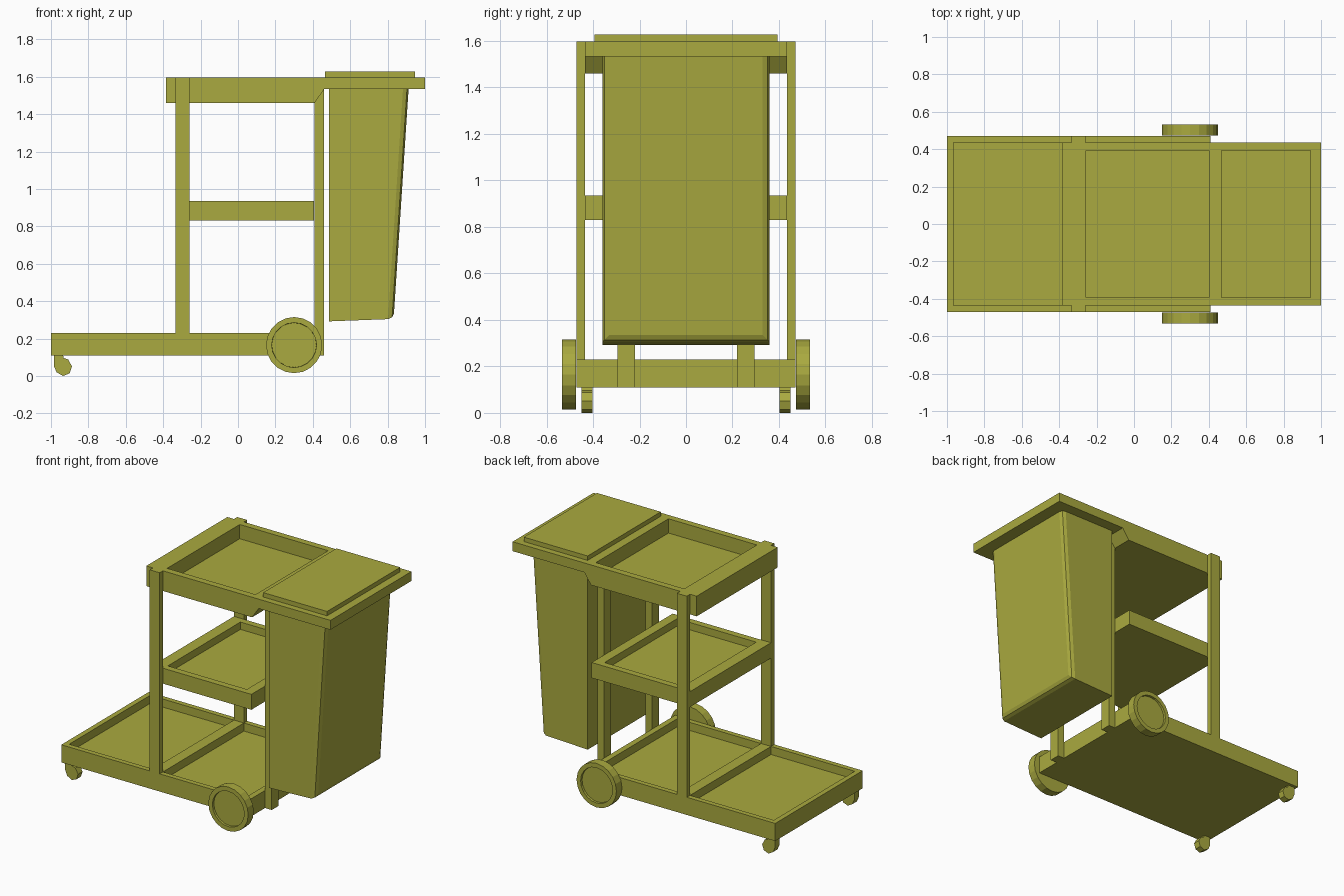
import bpy, bmesh
from math import pi
from mathutils import Matrix, Vector

if "Cube" in bpy.data.objects:
    bpy.data.objects.remove(bpy.data.objects["Cube"])

olive = bpy.data.materials.new("olive_plastic")
olive.diffuse_color = (0.40, 0.40, 0.05, 1)
olive.use_nodes = True
olive.node_tree.nodes["Principled BSDF"].inputs["Base Color"].default_value = olive.diffuse_color


def add_object(name, bm):
    bmesh.ops.recalc_face_normals(bm, faces=bm.faces)
    mesh = bpy.data.meshes.new(name)
    bm.to_mesh(mesh)
    bm.free()
    ob = bpy.data.objects.new(name, mesh)
    mesh.materials.append(olive)
    bpy.context.collection.objects.link(ob)
    return ob


def prism(name, profile, y0, y1):
    """Extrude an (x, z) profile along y."""
    bm = bmesh.new()
    face = bm.faces.new([bm.verts.new((x, y0, z)) for x, z in profile])
    ext = bmesh.ops.extrude_face_region(bm, geom=[face])
    verts = [v for v in ext["geom"] if isinstance(v, bmesh.types.BMVert)]
    bmesh.ops.translate(bm, verts=verts, vec=(0, y1 - y0, 0))
    return add_object(name, bm)


def box(name, x, y, z):
    profile = [(x[0], z[0]), (x[1], z[0]), (x[1], z[1]), (x[0], z[1])]
    return prism(name, profile, *y)


def cut_recess(ob, x, half_y, z):
    """Sink a rectangular pocket into a tray from above."""
    cutter = box("cutter", x, (-half_y, half_y), (z, z + 0.3))
    mod = ob.modifiers.new("recess", 'BOOLEAN')
    mod.operation = 'DIFFERENCE'
    mod.solver = 'EXACT'
    mod.object = cutter
    bpy.context.view_layer.objects.active = ob
    bpy.ops.object.modifier_apply(modifier=mod.name)
    bpy.data.objects.remove(cutter)


def wheel(name, side):
    """Low-poly disc with a sunken hub on its outer face."""
    bm = bmesh.new()
    bmesh.ops.create_cone(bm, cap_ends=True, segments=20, radius1=0.15,
                          radius2=0.15, depth=0.06)
    bm.normal_update()
    cap = max(bm.faces, key=lambda f: f.calc_center_median().z)
    bmesh.ops.inset_region(bm, faces=[cap], thickness=0.03)
    bmesh.ops.inset_region(bm, faces=[cap], thickness=0.001, depth=-0.015)
    turn = Matrix.Rotation(-side * pi / 2, 4, 'X')
    move = Matrix.Translation((0.30, side * 0.503, 0.165))
    bmesh.ops.transform(bm, matrix=move @ turn, verts=bm.verts)
    return add_object(name, bm)


# Base platform with two pockets
base = box("base_platform", (-1, 0.41), (-0.47, 0.47), (0.11, 0.23))
cut_recess(base, (-0.965, -0.335), 0.435, 0.175)
cut_recess(base, (-0.26, 0.37), 0.435, 0.175)

# Middle shelf
shelf = box("middle_shelf", (-0.335, 0.405), (-0.435, 0.435), (0.83, 0.935))
cut_recess(shelf, (-0.255, 0.34), 0.39, 0.885)

# Top tray with the thinner overhang that carries the bin
tray = prism("top_tray", [(-0.385, 1.46), (0.41, 1.46), (0.46, 1.533),
                          (1, 1.533), (1, 1.597), (-0.385, 1.597)], -0.435, 0.435)
cut_recess(tray, (-0.26, 0.405), 0.39, 1.50)

# Bin lid
box("bin_lid", (0.465, 0.945), (-0.393, 0.393), (1.597, 1.627))

# Tapered bin with softened outer and bottom edges
bin_ob = prism("waste_bin", [(0.487, 0.292), (0.832, 0.305), (0.912, 1.533),
                             (0.487, 1.533)], -0.36, 0.36)
bm = bmesh.new()
bm.from_mesh(bin_ob.data)
outer = [e for e in bm.edges
         if all(v.co.x > 0.8 for v in e.verts)
         and not all(v.co.z > 1.5 for v in e.verts)]
bmesh.ops.bevel(bm, geom=outer, offset=0.03, segments=2, profile=0.5,
                affect='EDGES')
bm.to_mesh(bin_ob.data)
bm.free()

# Caster silhouette
caster = [(-0.985, 0.11), (-0.985, 0.055), (-0.97, 0.02), (-0.935, 0.0),
          (-0.9, 0.014), (-0.888, 0.052), (-0.908, 0.088), (-0.932, 0.096),
          (-0.935, 0.11)]

# Parts repeated on both sides
for side, tag in ((-1, "front"), (1, "back")):
    def span(a, b):
        return sorted((side * a, side * b))
    box(f"{tag}_side_post", (-0.335, -0.26), span(0.435, 0.47), (0.23, 1.597))
    box(f"{tag}_bin_post", (0.41, 0.46), span(0.22, 0.295), (0.11, 1.533))
    prism(f"{tag}_caster", caster, *span(0.402, 0.45))
    wheel(f"{tag}_wheel", side)
